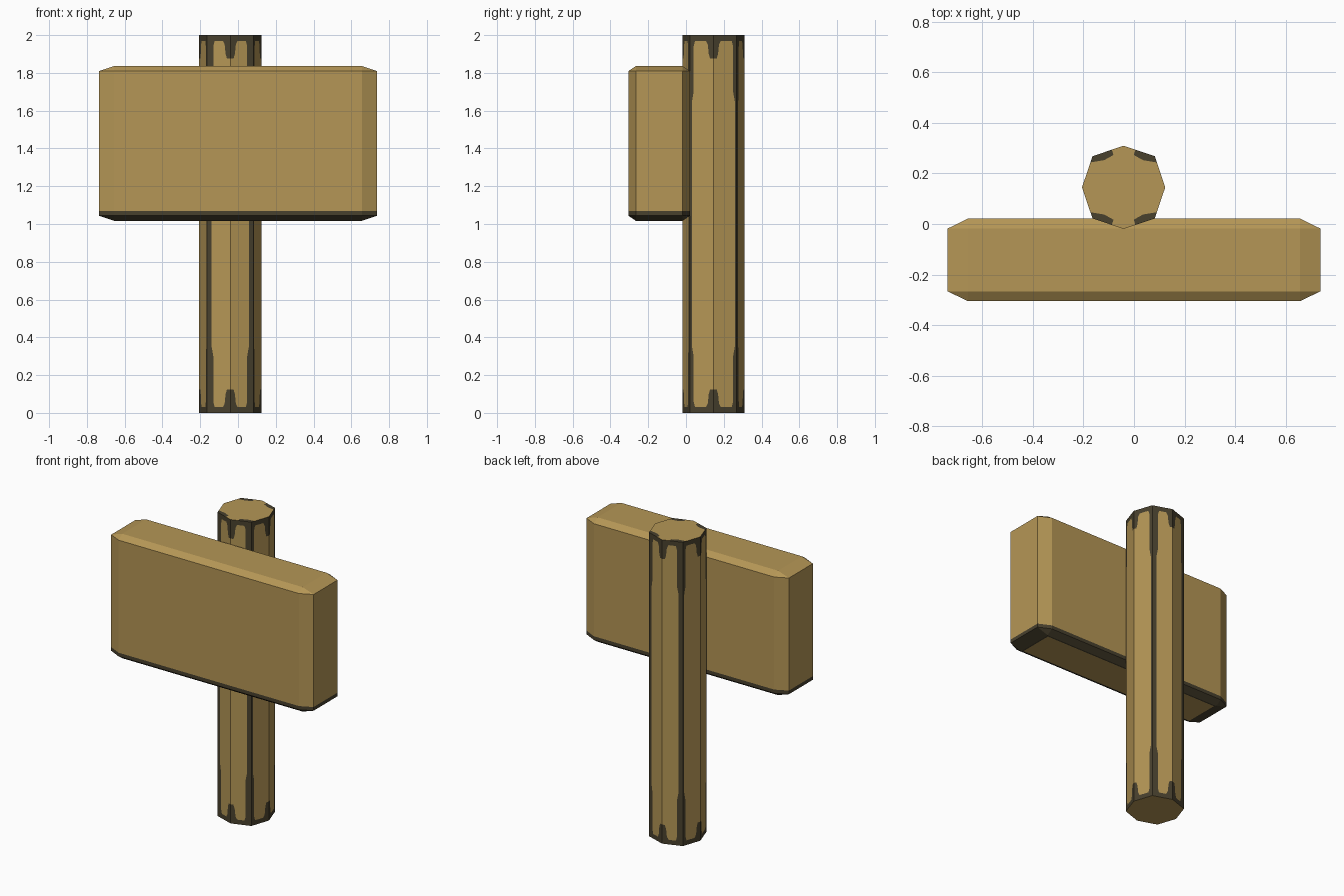
import bpy, bmesh, math
from mathutils import Vector

if "Cube" in bpy.data.objects:
    bpy.data.objects.remove(bpy.data.objects["Cube"])


def material(name, rgb):
    m = bpy.data.materials.new(name)
    m.diffuse_color = (*rgb, 1)
    m.use_nodes = True
    m.node_tree.nodes["Principled BSDF"].inputs["Base Color"].default_value = m.diffuse_color
    return m


MATS = [material("light wood", (0.46, 0.305, 0.092)),
        material("dark wood", (0.065, 0.052, 0.027))]


def finish(bm, name):
    mesh = bpy.data.meshes.new(name)
    bm.to_mesh(mesh)
    bm.free()
    for m in MATS:
        mesh.materials.append(m)
    ob = bpy.data.objects.new(name, mesh)
    bpy.context.collection.objects.link(ob)
    return ob


# Post: octagon whose walls have light arched panels inside worn dark edges
CENTRE, H = Vector((-0.041, 0.145, 0)), 2.0


def ring(i):
    r = 0.1645 if i % 2 == 0 else 0.174
    a = math.radians(45 * i)
    return CENTRE + Vector((r * math.cos(a), r * math.sin(a), 0))


bm = bmesh.new()


def face(points, mat):
    f = bm.faces.new([bm.verts.new(p) for p in points])
    f.material_index = mat
    f.normal_update()
    if f.normal.dot(f.calc_center_median() - CENTRE - Vector((0, 0, 1))) < 0:
        f.normal_flip()


def arch(edge):
    # (distance from diagonal edge, depth of the dark end) along one wall
    return [(edge, 0.35), (edge + 0.07, 0.30), (edge + 0.07, 0.06),
            (edge + 0.13, 0.03), (0.68, 0.03), (0.76, 0.05),
            (0.80, 0.10), (0.86, 0.125), (1.0, 0.125)]


top = []
for i in range(8):
    diag, card = (ring(i), ring(i + 1)) if i % 2 else (ring(i + 1), ring(i))
    front_back = abs(card.y - CENTRE.y) > 0.1
    edge = 0.2 if front_back else 0.08

    def at(u, z):
        return diag.lerp(card, u) + Vector((0, 0, z))

    face([at(0, 0), at(edge, 0), at(edge, H), at(0, H)], 1)
    prof = arch(edge)
    for (u, d), (v, e) in zip(prof, prof[1:]):
        if v - u < 1e-5:
            continue
        face([at(u, 0), at(v, 0), at(v, e), at(u, d)], 1)
        face([at(u, d), at(v, e), at(v, H - e), at(u, H - d)], 0)
        face([at(u, H - d), at(v, H - e), at(v, H), at(u, H)], 1)

    # worn patches on the top cap, beside each diagonal corner
    if front_back:
        k = ring(i - 1) if i % 2 else ring(i + 2)   # neighbour on the side wall
        up = Vector((0, 0, H))
        side = diag.lerp(k, 0.2) + up
        tip = at(0.62, H)
        inner_a = side.lerp(CENTRE + up, 0.03).lerp(tip, 0.5).lerp(CENTRE + up, 0.12)
        inner_b = tip.lerp(CENTRE + up, 0.14)
        face([diag + up, tip, inner_b, inner_a, side], 1)
        chain = [side, inner_a, inner_b, tip]
        top += chain + [card + up] if i % 2 else [card + up] + chain[::-1]
    else:
        top.append(card + Vector((0, 0, H)))

# light caps: the top goes around the patches
clean = []
for p in top:
    if not any((p - q).length < 1e-5 for q in clean):
        clean.append(p)
face(clean, 0)
face([ring(i) for i in range(8)], 0)
bmesh.ops.remove_doubles(bm, verts=bm.verts, dist=1e-5)
finish(bm, "post")

# Sign board: box with uneven chamfers, dark along its lower edge
LO, HI = Vector((-0.737, -0.305, 1.017)), Vector((0.737, 0.021, 1.836))
CUT = Vector((0.08, 0.039, 0.027))
bm = bmesh.new()
for n in range(8):
    sign = [1 if n >> k & 1 else -1 for k in range(3)]
    outer = [HI[k] if sign[k] > 0 else LO[k] for k in range(3)]
    for keep in range(3):
        bm.verts.new([outer[k] - (0 if k == keep else sign[k] * CUT[k])
                      for k in range(3)])
bmesh.ops.convex_hull(bm, input=bm.verts)
bmesh.ops.dissolve_limit(bm, angle_limit=0.01, verts=bm.verts, edges=bm.edges)
bmesh.ops.bisect_plane(bm, geom=bm.verts[:] + bm.edges[:] + bm.faces[:],
                       plane_co=(0, 0, 1.068), plane_no=(0, 0, 1))
bmesh.ops.recalc_face_normals(bm, faces=bm.faces)
for f in bm.faces:
    f.material_index = int(f.calc_center_median().z < 1.068)
under = [f for f in bm.faces if f.normal.z < -0.99]
bmesh.ops.inset_region(bm, faces=under, thickness=0.015)
for f in under:
    f.material_index = 0
finish(bm, "sign_board")
